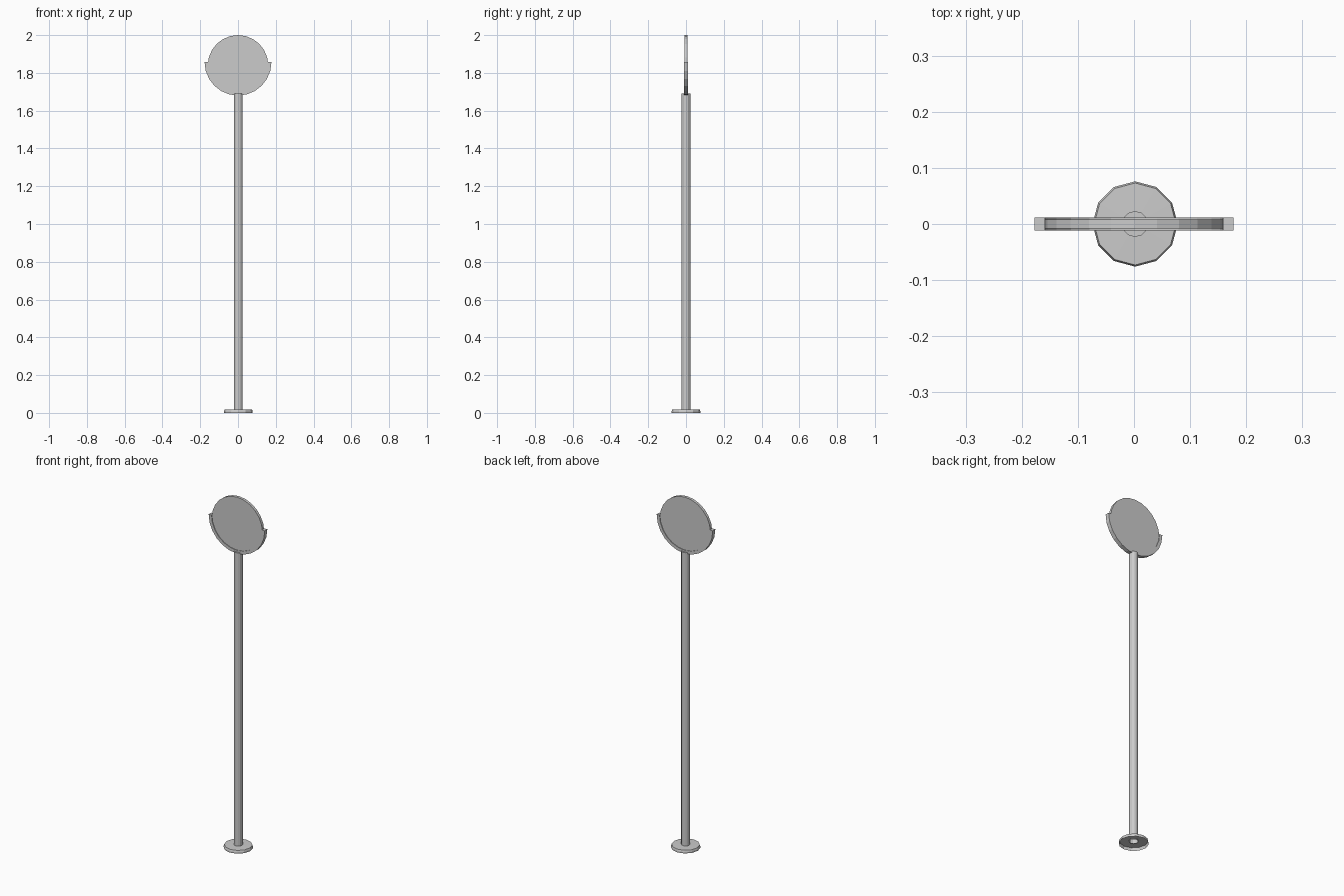
import bpy, bmesh
from math import sin, cos, pi

if "Cube" in bpy.data.objects:
    bpy.data.objects.remove(bpy.data.objects["Cube"])


def make_object(name, bm):
    bmesh.ops.recalc_face_normals(bm, faces=bm.faces)
    mesh = bpy.data.meshes.new(name)
    bm.to_mesh(mesh)
    bm.free()
    obj = bpy.data.objects.new(name, mesh)
    bpy.context.collection.objects.link(obj)
    return obj


def lathe(name, profile, sides, x=0.0, cap_top=False):
    """Revolve (radius, height) points around a vertical axis."""
    bm = bmesh.new()
    rings = [[bm.verts.new((x + r * sin(2 * pi * i / sides),
                            r * cos(2 * pi * i / sides), z))
              for i in range(sides)] for r, z in profile]
    for a, b in zip(rings, rings[1:]):
        for i in range(sides):
            j = (i + 1) % sides
            bm.faces.new((a[i], a[j], b[j], b[i]))
    if cap_top:
        bm.faces.new(rings[-1])
    return make_object(name, bm)


def slab(name, outline, half_depth):
    """Extrude an (x, z) outline symmetrically along y."""
    bm = bmesh.new()
    face = bm.faces.new([bm.verts.new((x, -half_depth, z)) for x, z in outline])
    new = bmesh.ops.extrude_face_region(bm, geom=[face])["geom"]
    bmesh.ops.translate(bm, vec=(0, 2 * half_depth, 0),
                        verts=[v for v in new if isinstance(v, bmesh.types.BMVert)])
    return make_object(name, bm)


def arc(radius, cz, start, end, steps):
    return [(radius * cos(start + (end - start) * i / steps),
             cz + radius * sin(start + (end - start) * i / steps))
            for i in range(steps + 1)]


# Hollow twelve-sided foot, open underneath
lathe("base_flange", [(0.076, 0), (0.076, 0.008), (0.073, 0.017), (0.023, 0.018)],
      12, x=0.002)

# Pole tube
lathe("pole", [(0.023, 0.012), (0.023, 1.69)], 12, x=0.002, cap_top=True)

# Round sign plate
slab("sign_disc", arc(0.16, 1.84, 0, 2 * pi, 24)[:-1], 0.008)

# Half-ring cradle holding the lower half of the plate
outer = arc(0.177, 1.857, pi, 2 * pi, 12)
inner = arc(0.159, 1.857, 2 * pi, pi, 12)
slab("sign_cradle", outer + inner, 0.0115)
